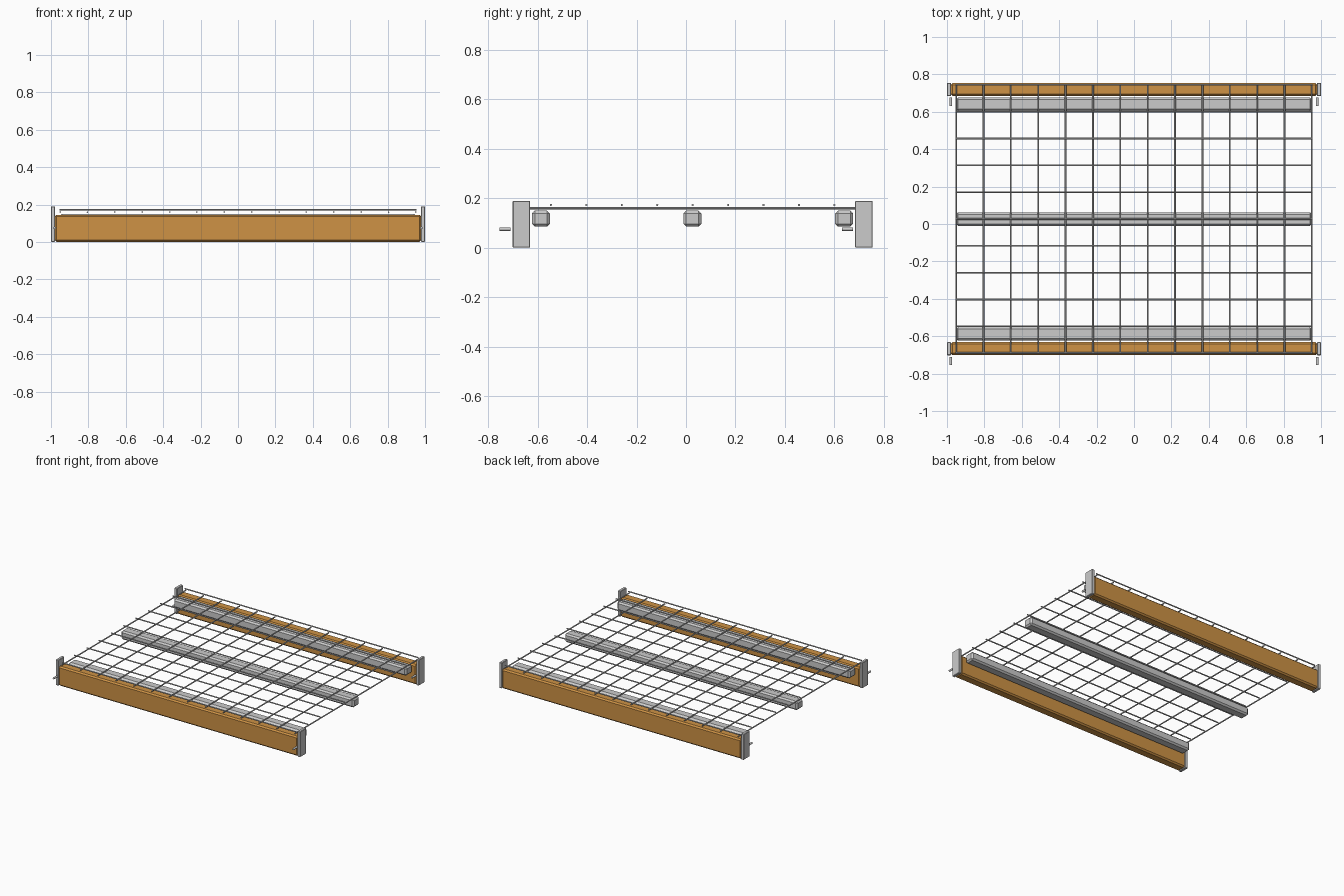
import bpy, bmesh
from mathutils import Matrix

if "Cube" in bpy.data.objects:
    bpy.data.objects.remove(bpy.data.objects["Cube"])

orange = bpy.data.materials.new("orange_paint")
orange.diffuse_color = (0.62, 0.29, 0.06, 1)
orange.use_nodes = True
orange.node_tree.nodes["Principled BSDF"].inputs["Base Color"].default_value = orange.diffuse_color


def finish(name, bm, mat=None, bevel=0):
    mesh = bpy.data.meshes.new(name)
    bmesh.ops.recalc_face_normals(bm, faces=bm.faces)
    bm.to_mesh(mesh)
    bm.free()
    ob = bpy.data.objects.new(name, mesh)
    bpy.context.collection.objects.link(ob)
    if mat:
        mesh.materials.append(mat)
    if bevel:
        mod = ob.modifiers.new("bevel", 'BEVEL')
        mod.width = bevel
        mod.segments = 1
    return ob


def box(name, lo, hi, mat=None, bevel=0):
    bm = bmesh.new()
    mid = [(a + b) / 2 for a, b in zip(lo, hi)]
    size = [b - a for a, b in zip(lo, hi)]
    bmesh.ops.create_cube(bm, size=1, matrix=Matrix.Translation(mid) @ Matrix.Diagonal((*size, 1)))
    return finish(name, bm, mat, bevel)


def add_rod(bm, centre, length, radius, axis, sides=8):
    turn = Matrix.Rotation(1.5707963, 4, 'Y' if axis == 'X' else 'X')
    bmesh.ops.create_cone(bm, cap_ends=True, segments=sides, radius1=radius, radius2=radius,
                          depth=length, matrix=Matrix.Translation(centre) @ turn)


# Front and back load beams with end plates and locking pins
for label, y in (("front", -0.702), ("back", 0.684)):
    box(label + "_beam", (-0.98, y + 0.001, 0), (0.98, y + 0.07, 0.145), orange, 0.01)
    for side, s in (("left", -1), ("right", 1)):
        x0, x1 = sorted((s * 0.978, s * 1.0))
        box(f"{label}_{side}_end_plate", (x0, y, 0), (x1, y + 0.071, 0.19), None, 0.003)
        bm = bmesh.new()
        add_rod(bm, (s * 0.98, y - 0.031, 0.075), 0.044, 0.007, 'Y', 12)
        finish(f"{label}_{side}_locking_pin", bm)

# Support channels under the deck
for label, y in (("front", -0.587), ("middle", 0.026), ("back", 0.64)):
    box(label + "_support_channel", (-0.952, y - 0.036, 0.086), (0.952, y + 0.036, 0.15), None, 0.011)

# Wire deck: lower wires run front to back, upper wires run side to side
y0, y1, w = -0.69, 0.744, 0.951
yc = (y0 + y1) / 2
bm = bmesh.new()
for i in range(14):
    add_rod(bm, (-w + 2 * w * i / 13, yc, 0.16), y1 - y0 + 0.008, 0.0045, 'Y')
finish("deck_wires_lengthwise", bm)
bm = bmesh.new()
for i in range(11):
    add_rod(bm, (0, y0 + (y1 - y0) * i / 10, 0.173), 2 * w + 0.008, 0.0045, 'X')
finish("deck_wires_crosswise", bm)
